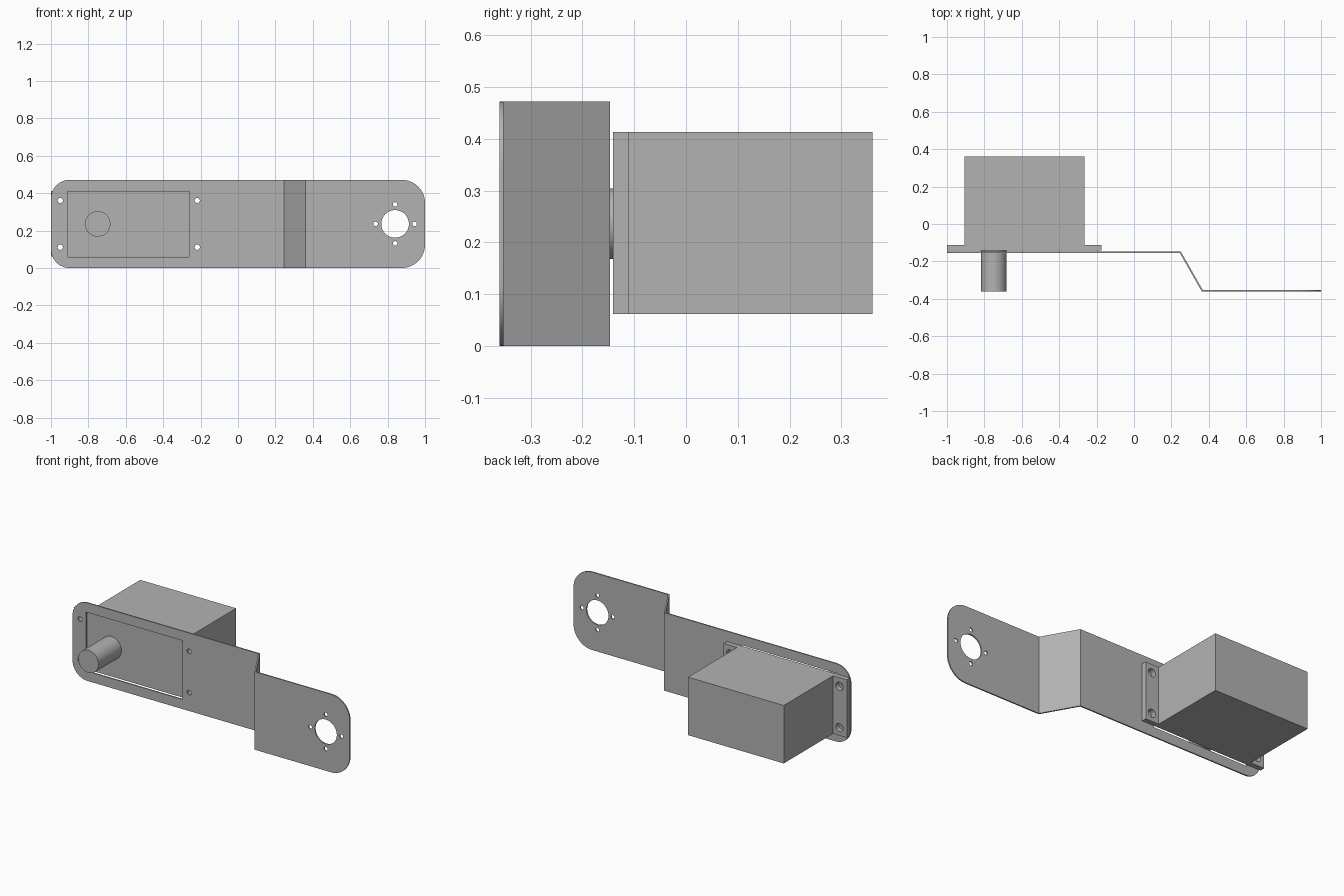
import bpy, bmesh
from math import sin, cos, pi, radians

cube = bpy.data.objects.get("Cube")
if cube:
    bpy.data.objects.remove(cube, do_unlink=True)

grey = bpy.data.materials.new("plain grey")
grey.use_nodes = True
grey.diffuse_color = (0.45, 0.45, 0.45, 1)
grey.node_tree.nodes["Principled BSDF"].inputs["Base Color"].default_value = (0.45, 0.45, 0.45, 1)

HEIGHT, THICK = 0.472, 0.008
MID = HEIGHT / 2
BACK, FRONT = -0.147, -0.352          # rear surfaces of the two plate levels
FACE = -0.141                         # front of the motor body


def prism(name, points, axis, lo, hi):
    """Extrude a closed outline along y (points are x, z) or z (points are x, y)."""
    bm = bmesh.new()
    place = (lambda a, b: (a, lo, b)) if axis == "y" else (lambda a, b: (a, b, lo))
    face = bm.faces.new([bm.verts.new(place(a, b)) for a, b in points])
    moved = bmesh.ops.extrude_face_region(bm, geom=[face])["geom"]
    step = (0, hi - lo, 0) if axis == "y" else (0, 0, hi - lo)
    bmesh.ops.translate(bm, vec=step, verts=[v for v in moved if isinstance(v, bmesh.types.BMVert)])
    bmesh.ops.recalc_face_normals(bm, faces=bm.faces)
    mesh = bpy.data.meshes.new(name)
    bm.to_mesh(mesh)
    bm.free()
    mesh.materials.append(grey)
    obj = bpy.data.objects.new(name, mesh)
    bpy.context.collection.objects.link(obj)
    return obj


def arc(x, z, r, start=0, sweep=2 * pi, n=32, closed=False):
    return [(x + r * cos(start + sweep * i / n), z + r * sin(start + sweep * i / n))
            for i in range(n + closed)]


def rect(x0, x1, z0, z1):
    return [(x0, z0), (x1, z0), (x1, z1), (x0, z1)]


def boolean(obj, tool, operation):
    mod = obj.modifiers.new("cut", "BOOLEAN")
    mod.object, mod.operation, mod.solver = tool, operation, "EXACT"
    bpy.context.view_layer.objects.active = obj
    bpy.ops.object.modifier_apply(modifier=mod.name)
    bpy.data.objects.remove(tool, do_unlink=True)


def drill(obj, x, z, r, lo=-0.6, hi=0.0):
    boolean(obj, prism("drill", arc(x, z, r), "y", lo, hi), "DIFFERENCE")


# Bent plate: stepped strip trimmed to a rounded outline
rear = [(-1, BACK), (0.25, BACK), (0.367, FRONT), (1, FRONT)]
front = [(x - (0.005 if abs(x) < 1 else 0), y - THICK) for x, y in rear]
plate = prism("bent_plate", rear + front[::-1], "z", 0, HEIGHT)
outline = []
for sx, sz, start, r in ((1, 1, 0, 0.125), (-1, 1, 90, 0.1), (-1, -1, 180, 0.1), (1, -1, 270, 0.125)):
    outline += arc(sx * (1 - r), MID + sz * (MID - r), r, radians(start), pi / 2, 12, True)
boolean(plate, prism("trim", outline, "y", -0.6, 0.2), "INTERSECT")

# Motor window, horn opening and its four screw holes
boolean(plate, prism("window", rect(-0.91, -0.262, 0.058, 0.414), "y", -0.6, 0), "DIFFERENCE")
drill(plate, 0.84, MID, 0.074)
for dx, dz in ((1, 0), (-1, 0), (0, 1), (0, -1)):
    drill(plate, 0.84 + dx * 0.104, MID + dz * 0.104, 0.012)

# Motor body with mounting ears
body = prism("motor_body", rect(-0.907, -0.265, 0.062, 0.413), "y", FACE, 0.36)
ears = [prism("left_ear", rect(-0.265, -0.175, 0.062, 0.413), "y", FACE, -0.111),
        prism("right_ear", rect(-1, -0.907, 0.062, 0.413), "y", FACE, -0.111)]

# Mounting screw holes through plate and ears
for ear, x in zip(ears, (-0.218, -0.95)):
    for z in (0.111, 0.361):
        drill(plate, x, z, 0.014)
        drill(ear, x, z, 0.025)

# Output shaft
shaft = prism("output_shaft", arc(-0.75, MID, 0.068, n=48), "y", -0.36, FACE)

for obj in [plate, body, shaft] + ears:
    bpy.ops.object.select_all(action="DESELECT")
    obj.select_set(True)
    bpy.context.view_layer.objects.active = obj
    bpy.ops.object.shade_smooth_by_angle(angle=radians(30))
